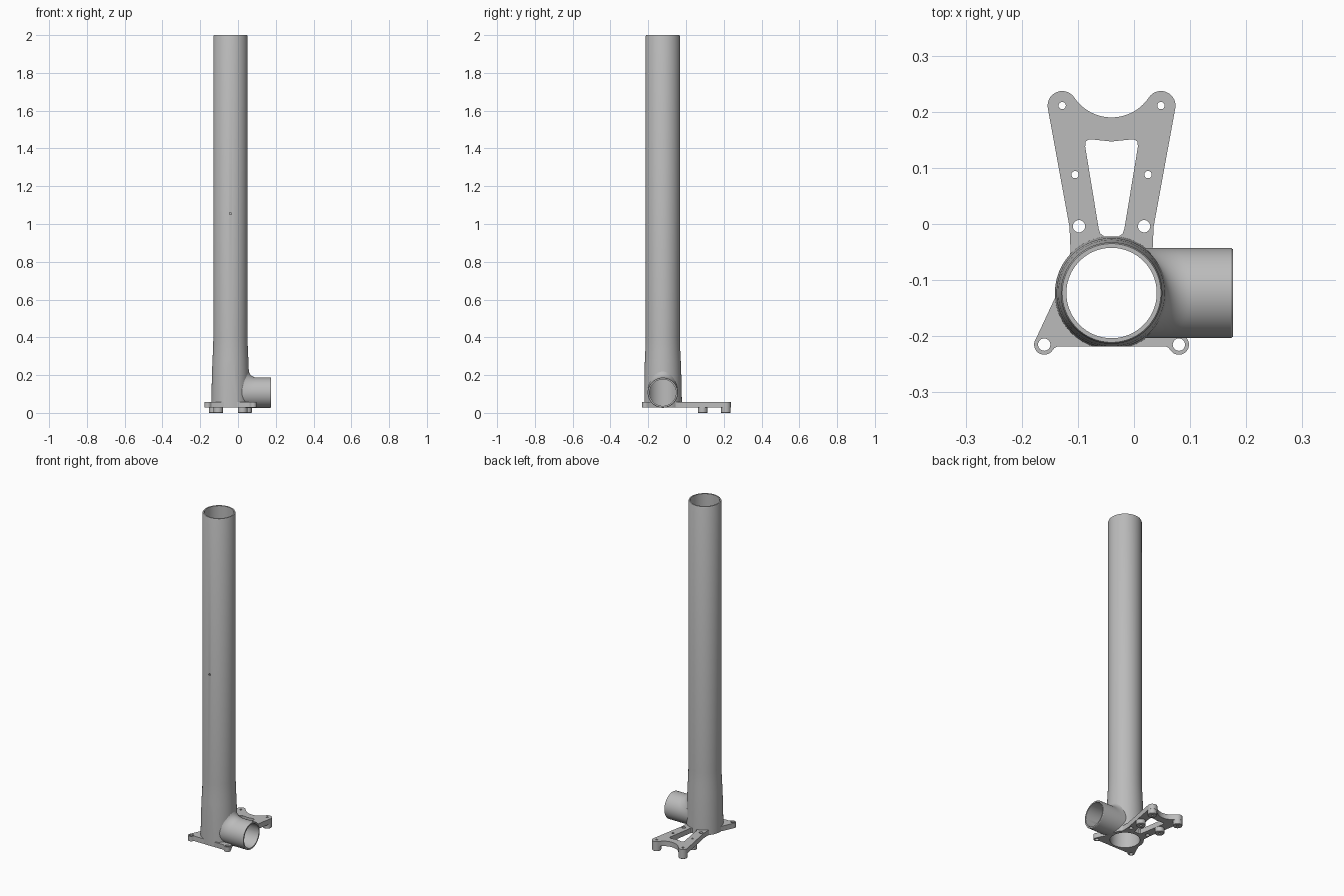
import bpy, bmesh, math
from mathutils import Matrix, Vector

cube = bpy.data.objects.get("Cube")
if cube:
    bpy.data.objects.remove(cube)

CX, CY = -0.04, -0.123      # column axis
PIPE_Z = 0.107              # side pipe axis height
BASE = 0.028                # underside of plate and column

grey = bpy.data.materials.new("light grey")
grey.use_nodes = True
grey.diffuse_color = (0.5, 0.5, 0.5, 1)
grey.node_tree.nodes["Principled BSDF"].inputs["Base Color"].default_value = (0.5, 0.5, 0.5, 1)


def make(name, bm):
    bmesh.ops.recalc_face_normals(bm, faces=bm.faces)
    mesh = bpy.data.meshes.new(name)
    bm.to_mesh(mesh)
    bm.free()
    mesh.materials.append(grey)
    ob = bpy.data.objects.new(name, mesh)
    bpy.context.collection.objects.link(ob)
    return ob


def loft(name, rings):
    """Closed solid through equal rings of points."""
    bm = bmesh.new()
    rows = [[bm.verts.new(p) for p in ring] for ring in rings]
    n = len(rows[0])
    for a, b in zip(rows, rows[1:]):
        for i in range(n):
            j = (i + 1) % n
            bm.faces.new((a[i], a[j], b[j], b[i]))
    bm.faces.new(rows[0])
    bm.faces.new(rows[-1])
    return make(name, bm)


def circle(r, n):
    return [(r * math.cos(2 * math.pi * i / n), r * math.sin(2 * math.pi * i / n)) for i in range(n)]


def turned(name, x, y, profile, n=96):
    return loft(name, [[(x + u, y + v, z) for u, v in circle(r, n)] for r, z in profile])


def prism(name, half, z0, z1):
    """Extrude an outline mirrored about the column's centre line."""
    outline = half + [(-u, y) for u, y in reversed(half[1:-1])]
    return loft(name, [[(CX + u, y, z) for u, y in outline] for z in (z0, z1)])


def arc(x, y, r, start, end, n=14):
    angles = [math.radians(start + (end - start) * i / n) for i in range(n + 1)]
    return [(x + r * math.cos(a), y + r * math.sin(a)) for a in angles]


def boolean(ob, tools, operation="DIFFERENCE"):
    for tool in tools:
        mod = ob.modifiers.new(tool.name, "BOOLEAN")
        mod.object, mod.operation, mod.solver = tool, operation, "EXACT"
        bpy.context.view_layer.objects.active = ob
        bpy.ops.object.modifier_apply(modifier=mod.name)


# Column with flared foot
column = turned("column", CX, CY, [(0.101, BASE), (0.101, 0.06), (0.098, 0.2), (0.095, 0.28),
                                   (0.092, 0.34), (0.0905, 0.4), (0.0905, 1.994), (0.088, 2.0)])

# Side pipe, blended upward into the column
BLEND = 0.045


def pipe_ring(x, r):
    ring = []
    for u, v in circle(r, 96):
        gap = math.hypot(x - CX, u) - 0.095
        t = min(max(gap, 0), BLEND)
        lift = BLEND - math.sqrt(BLEND ** 2 - (BLEND - t) ** 2)
        ring.append((x, CY + u, PIPE_Z + v + lift * max(v / r, 0)))
    return ring


stations = [CX + 0.004 * i for i in range(1, 37)]
side_pipe = loft("side_pipe", [pipe_ring(x, 0.08) for x in stations]
                 + [pipe_ring(0.173, 0.08), pipe_ring(0.176, 0.078)])

# Base plate outline: rear ears, arms, front ears
half = (arc(0, 0.27, 0.08, -90, -34) + arc(0.088, 0.211, 0.026, 146, -10)[1:]
        + [(0.075, -0.005), (0.073, -0.05), (0.1, -0.13)]
        + arc(0.12, -0.215, 0.018, 33, -140) + [(0.102, -0.221), (0.096, -0.218), (0, -0.218)])
base_plate = prism("base_plate", half, BASE, 0.058)

# Standoff feet under the plate
FEET = [(0.088, 0.211), (0.065, 0.088)]
feet = [turned("foot", CX + s * u, y, [(0.024, 0), (0.0255, 0.002), (0.0255, 0.04)], 32)
        for u, y in FEET for s in (-1, 1)]
boolean(base_plate, feet, "UNION")

# Cutters: bores, window, screw holes, front trim, pin hole
bore = turned("bore_cutter", CX, CY, [(0.0805, -0.1), (0.0805, 2.1)])
pipe_bore = loft("pipe_bore_cutter", [[(x, CY + u, PIPE_Z + v) for u, v in circle(0.07, 96)]
                                      for x in (CX, 0.3)])
window = prism("window_cutter", [(0, 0.147), (0.028, 0.15), (0.04, 0.151), (0.046, 0.147), (0.047, 0.138),
                                 (0.023, -0.008), (0.02, -0.017), (0.013, -0.022), (0, -0.022)], -0.1, 0.1)
HOLES = [(u, y, 0.0065) for u, y in FEET] + [(0.058, -0.004, 0.011), (0.12, -0.215, 0.011)]
holes = [turned("hole_cutter", CX + s * u, y, [(r, -0.1), (r, 0.1)], 24)
         for u, y, r in HOLES for s in (-1, 1)]
trim = loft("trim_cutter", [[(x, y, z) for x, y in ((-1, -1), (1, -1), (1, -0.2185), (-1, -0.2185))]
                            for z in (-0.1, 0.5)])
pin = loft("pin_cutter", [[(CX + u, y, 1.055 + v) for u, v in circle(0.006, 16)] for y in (-0.3, CY)])

boolean(column, [bore, pipe_bore, trim, pin])
boolean(side_pipe, [bore, pipe_bore])
boolean(base_plate, [bore, pipe_bore, window] + holes)

for tool in feet + holes + [bore, pipe_bore, window, trim, pin]:
    bpy.data.objects.remove(tool)

# Smooth round walls, keep edges sharp
for ob in (column, side_pipe, base_plate):
    bpy.ops.object.select_all(action="DESELECT")
    ob.select_set(True)
    bpy.context.view_layer.objects.active = ob
    bpy.ops.object.shade_smooth_by_angle(angle=math.radians(30))
